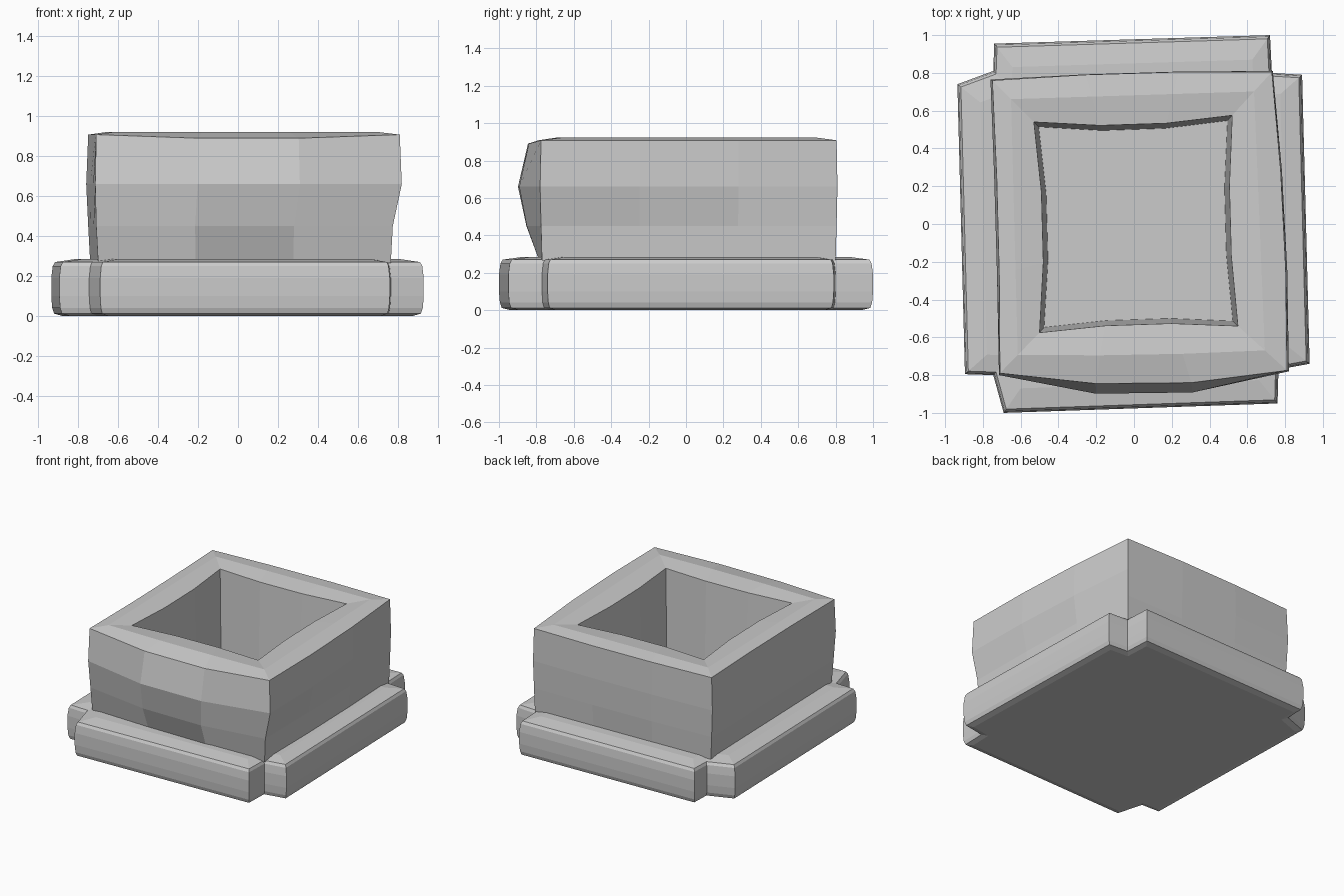
import bpy, bmesh
from mathutils import Vector

if "Cube" in bpy.data.objects:
    bpy.data.objects.remove(bpy.data.objects["Cube"])


def loft(name, rings, cap=False, closed=False):
    """Skin a list of equal-length point rings into one mesh."""
    bm = bmesh.new()
    vs = [[bm.verts.new(p) for p in r] for r in rings]
    pairs = list(zip(vs, vs[1:])) + ([(vs[-1], vs[0])] if closed else [])
    for a, b in pairs:
        n = len(a)
        for i in range(n):
            j = (i + 1) % n
            bm.faces.new((a[i], a[j], b[j], b[i]))
    if cap:
        bm.faces.new(list(reversed(vs[0])))
        bm.faces.new(vs[-1])
    bmesh.ops.recalc_face_normals(bm, faces=bm.faces)
    me = bpy.data.meshes.new(name)
    bm.to_mesh(me)
    bm.free()
    ob = bpy.data.objects.new(name, me)
    bpy.context.collection.objects.link(ob)
    return ob


def ring(corners, bows, z, front_drop=0.0):
    """Bowed quadrilateral: each side is split in three, middles pushed outward."""
    pts = []
    for i in range(4):
        a, b = Vector(corners[i]), Vector(corners[(i + 1) % 4])
        d = (b - a).normalized()
        out = Vector((d.y, -d.x)) * bows[i]
        pts.append((a.x, a.y, z))
        for t in (1 / 3, 2 / 3):
            p = a.lerp(b, t) + out
            pts.append((p.x, p.y, z - (front_drop if i == 0 else 0)))
    return pts


# Plinth: slightly skewed slab with notched corners and eased edges
outline = [(-0.69, -1.0), (0.76, -0.95), (0.765, -0.77), (0.93, -0.74),
           (0.89, 0.79), (0.73, 0.80), (0.72, 1.0), (-0.74, 0.955),
           (-0.745, 0.81), (-0.935, 0.74), (-0.895, -0.795), (-0.745, -0.80)]
levels = [(0.94, 0.0), (0.985, 0.012), (0.995, 0.04), (1.0, 0.10), (1.0, 0.19),
          (0.992, 0.25), (0.98, 0.27), (0.87, 0.285)]
loft("plinth", [[(x * s, y * s, z) for x, y in outline] for s, z in levels], cap=True)

# Hollow wall: corners run front-left, front-right, back-right, back-left
top = [(-0.71, -0.79), (0.81, -0.775), (0.73, 0.805), (-0.75, 0.76)]
mid = [(-0.715, -0.80), (0.82, -0.78), (0.735, 0.81), (-0.76, 0.765)]
low = [(-0.71, -0.78), (0.775, -0.775), (0.73, 0.805), (-0.75, 0.76)]
base = [(-0.70, -0.77), (0.765, -0.77), (0.725, 0.80), (-0.74, 0.755)]
hole = [(-0.50, -0.575), (0.55, -0.54), (0.52, 0.575), (-0.53, 0.54)]
floor = [(x * 0.95, y * 0.95) for x, y in hole]
crest = [((Vector(a) * 0.55 + Vector(b) * 0.45)) for a, b in zip(top, hole)]
inner_bow = (-0.025, -0.025, -0.03, -0.03)
loft("hollow_wall", [
    ring(base, (0.015, 0.01, 0.0, 0.0), 0.265),
    ring(low, (0.075, 0.01, 0.01, 0.0), 0.45),
    ring(mid, (0.105, 0.02, 0.012, -0.005), 0.66),
    ring(top, (0.06, 0.02, 0.015, -0.01), 0.908, 0.018),
    ring(crest, (0.01, 0.0, 0.0, 0.0), 0.922),
    ring(hole, inner_bow, 0.905),
    ring(floor, inner_bow, 0.265),
], closed=True)
